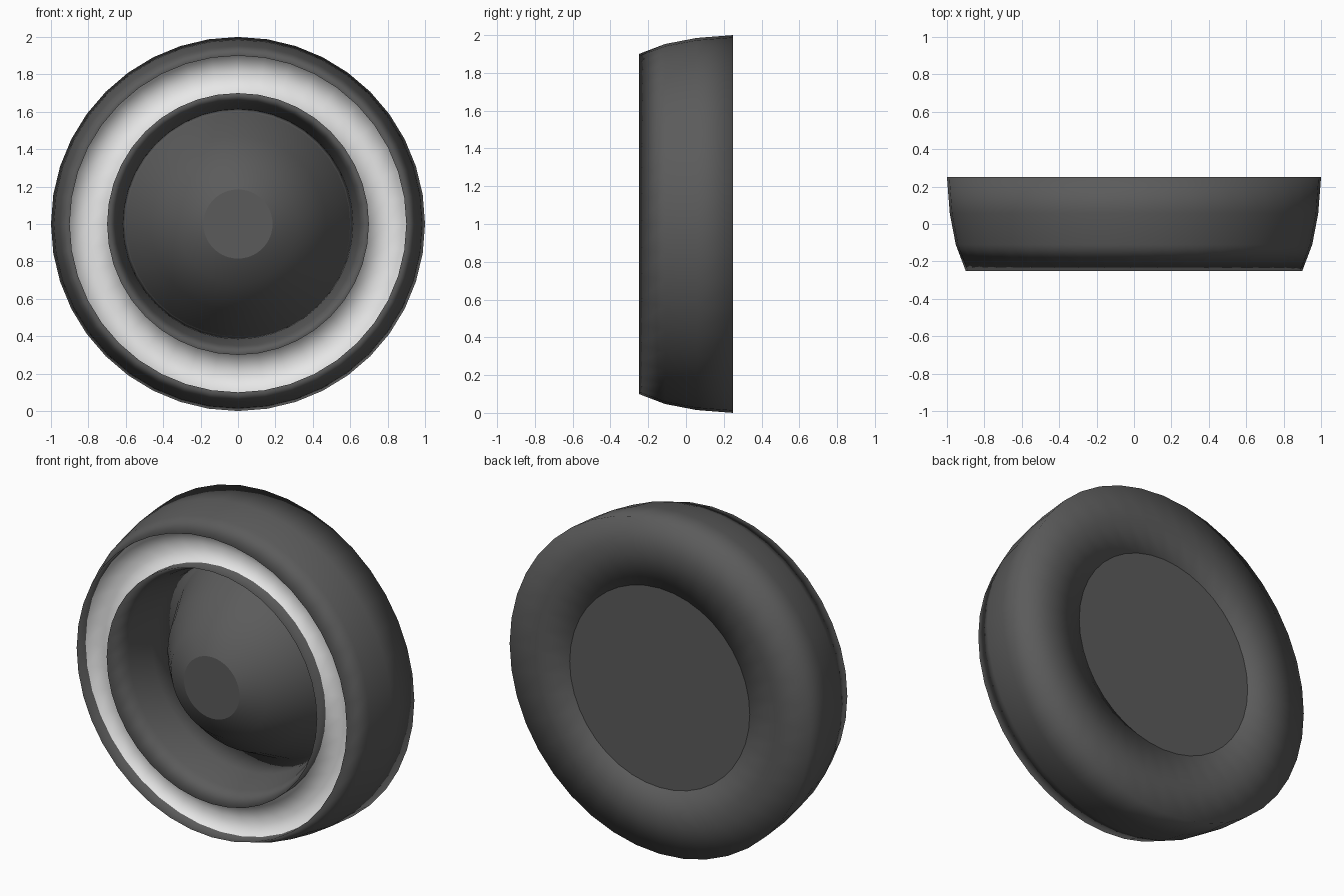
import bpy, bmesh, math

if "Cube" in bpy.data.objects:
    bpy.data.objects.remove(bpy.data.objects["Cube"])

SEGMENTS = 40


def material(name, rgb):
    m = bpy.data.materials.new(name)
    m.diffuse_color = (*rgb, 1.0)
    m.use_nodes = True
    m.node_tree.nodes["Principled BSDF"].inputs["Base Color"].default_value = m.diffuse_color
    return m


rubber = material("dark grey", (0.105, 0.105, 0.105))
white = material("soft white", (0.84, 0.84, 0.84))


def lathe(name, profile, mats, closed, white_spans=()):
    """Spin (radius, y) points about the wheel axis, which runs along y at z = 1."""
    bm = bmesh.new()
    rings = []
    for r, y in profile:
        ring = []
        for i in range(SEGMENTS):
            a = 2 * math.pi * i / SEGMENTS
            ring.append(bm.verts.new((r * math.sin(a), y, 1 + r * math.cos(a))))
        rings.append(ring)
    spans = len(rings) if closed else len(rings) - 1
    for k in range(spans):
        a, b = rings[k], rings[(k + 1) % len(rings)]
        for i in range(SEGMENTS):
            j = (i + 1) % SEGMENTS
            f = bm.faces.new((a[i], a[j], b[j], b[i]))
            f.material_index = 1 if k in white_spans else 0
    if not closed:
        bm.faces.new(rings[0])
        bm.faces.new(rings[-1])
    bmesh.ops.recalc_face_normals(bm, faces=bm.faces)
    mesh = bpy.data.meshes.new(name)
    bm.to_mesh(mesh)
    bm.free()
    for m in mats:
        mesh.materials.append(m)
    for p in mesh.polygons:
        p.use_smooth = True
    ob = bpy.data.objects.new(name, mesh)
    bpy.context.collection.objects.link(ob)
    return ob


# Tyre: curved tread, recessed white band in the front, curved bore, flat back
tread = [(1.0, 0.25), (0.985, 0.057), (0.953, -0.11), (0.9, -0.25)]
band = [(0.9, -0.165), (0.8, -0.15), (0.7, -0.165)]
bore = [(0.7, -0.25), (0.65, -0.11), (0.615, 0.057), (0.6, 0.25)]
back = [(0.8, 0.25)]
tyre = lathe("tyre", tread + band + bore + back, [rubber, white], True, (4, 5))

# Hub: dome with a small flat tip at the front and a flat back
hub = lathe("hub_dome", [(0.185, -0.25), (0.32, -0.18), (0.47, 0.0), (0.6, 0.25)],
            [rubber], False)

# Keep the flat tip and flat back of the hub crisp
bpy.ops.object.select_all(action='DESELECT')
hub.select_set(True)
bpy.context.view_layer.objects.active = hub
bpy.ops.object.shade_smooth_by_angle(angle=math.radians(26))
